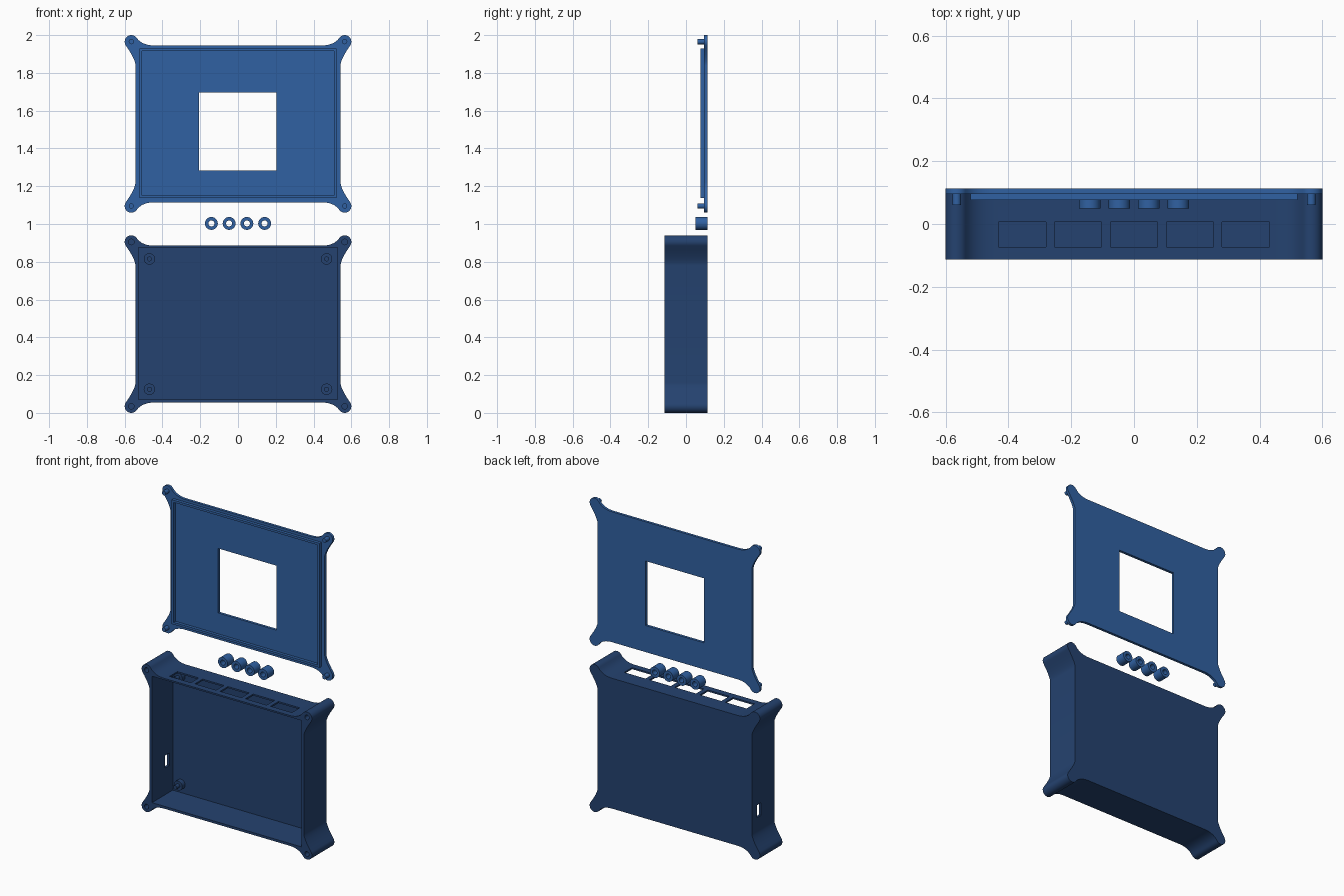
import bpy, bmesh
from math import cos, sin, radians, pi
from mathutils import Vector

if "Cube" in bpy.data.objects:
    bpy.data.objects.remove(bpy.data.objects["Cube"])

FRONT, BACK = -0.113, 0.113
LOBE_X, LOBE_Z, LOBE_R = 0.565, 0.435, 0.035
BOX_Z, LID_Z = 0.47, 1.53


def material(name, color):
    m = bpy.data.materials.new(name)
    m.diffuse_color = (*color, 1)
    m.use_nodes = True
    m.node_tree.nodes["Principled BSDF"].inputs["Base Color"].default_value = m.diffuse_color
    return m


DARK = material("dark_blue", (0.018, 0.055, 0.16))
LIGHT = material("light_blue", (0.03, 0.12, 0.36))


def prism(name, pts, y0, y1, mat=None):
    """Extrude an x-z outline from y0 to y1."""
    bm = bmesh.new()
    face = bm.faces.new([bm.verts.new((x, y0, z)) for x, z in pts])
    ext = bmesh.ops.extrude_face_region(bm, geom=[face])
    verts = [v for v in ext["geom"] if isinstance(v, bmesh.types.BMVert)]
    bmesh.ops.translate(bm, verts=verts, vec=(0, y1 - y0, 0))
    bmesh.ops.recalc_face_normals(bm, faces=bm.faces)
    me = bpy.data.meshes.new(name)
    bm.to_mesh(me)
    bm.free()
    ob = bpy.data.objects.new(name, me)
    bpy.context.collection.objects.link(ob)
    if mat:
        me.materials.append(mat)
    return ob


def rect(x0, x1, z0, z1):
    return [(x0, z0), (x1, z0), (x1, z1), (x0, z1)]


def circle(x, z, r, n=32):
    return [(x + r * cos(2 * pi * i / n), z + r * sin(2 * pi * i / n)) for i in range(n)]


def bezier(a, c, b, n=8):
    a, c, b = Vector(a), Vector(c), Vector(b)
    return [tuple(a * (1 - t) ** 2 + c * 2 * t * (1 - t) + b * t * t)
            for t in (i / n for i in range(n + 1))]


def activate(ob):
    bpy.ops.object.select_all(action='DESELECT')
    ob.select_set(True)
    bpy.context.view_layer.objects.active = ob


def boolean(ob, other, op='DIFFERENCE'):
    """Apply a boolean and discard the helper object."""
    mod = ob.modifiers.new("bool", 'BOOLEAN')
    mod.object, mod.operation, mod.solver = other, op, 'EXACT'
    activate(ob)
    bpy.ops.object.modifier_apply(modifier=mod.name)
    bpy.data.objects.remove(other)


def smooth(ob):
    activate(ob)
    bpy.ops.object.shade_smooth_by_angle(angle=radians(30))


def outline(zc):
    """Rounded-ear plate outline: one quarter, mirrored to four."""
    arc = [(LOBE_X + LOBE_R * cos(radians(a)), LOBE_Z + LOBE_R * sin(radians(a)))
           for a in range(-35, 146, 10)]
    q = bezier((0.543, 0.31), (0.543, 0.342), arc[0])[:-1] + arc
    q += bezier(arc[-1], (0.508, 0.415), (0.44, 0.415))[1:]
    top = q + [(-x, z) for x, z in reversed(q)]
    full = top + [(x, -z) for x, z in reversed(top)]
    return [(x, z + zc) for x, z in full]


CORNERS = [(sx, sz) for sx in (-1, 1) for sz in (-1, 1)]

# Open-fronted box with cavity
box = prism("box", outline(BOX_Z), FRONT, BACK, DARK)
boolean(box, prism("cut", rect(-0.527, 0.527, 0.07, 0.875), FRONT - 0.1, BACK - 0.017))
# Five openings in the top wall
for i in range(-2, 3):
    x = i * 0.178
    boolean(box, prism("cut", rect(x - 0.075, x + 0.075, 0.8, 1.0), -0.073, 0.006))
# Opening in the left wall
boolean(box, prism("cut", rect(-0.7, -0.5, 0.24, 0.32), 0.02, 0.063))
# Blind peg holes in the corner ears
for sx, sz in CORNERS:
    hole = circle(sx * LOBE_X, BOX_Z + sz * LOBE_Z, 0.015, 24)
    boolean(box, prism("cut", hole, FRONT - 0.05, FRONT + 0.045))
smooth(box)

# Mounting posts: wide base with a thin pin
for k, (sx, sz) in enumerate(CORNERS):
    x, z = sx * 0.469, BOX_Z + sz * 0.345
    smooth(prism(f"post_base_{k}", circle(x, z, 0.03), 0.066, 0.1, DARK))
    smooth(prism(f"post_pin_{k}", circle(x, z, 0.013, 24), 0.036, 0.067, DARK))

# Lid plate with a square window
lid = prism("lid", outline(LID_Z), 0.096, BACK, LIGHT)
boolean(lid, prism("cut", rect(-0.207, 0.205, 1.284, 1.695), 0, 0.2))
smooth(lid)

# Raised locating lip on the lid
lip = prism("lid_lip", rect(-0.521, 0.521, 1.137, 1.929), 0.077, 0.097, LIGHT)
boolean(lip, prism("cut", rect(-0.507, 0.507, 1.151, 1.915), 0, 0.2))

# Corner pegs on the lid
for k, (sx, sz) in enumerate(CORNERS):
    peg = circle(sx * LOBE_X, LID_Z + sz * LOBE_Z, 0.0135, 24)
    smooth(prism(f"lid_peg_{k}", peg, 0.06, 0.097, LIGHT))

# Four loose spacers
for k in range(4):
    x = (k - 1.5) * 0.094
    sp = prism(f"spacer_{k}", circle(x, 1.003, 0.034), 0.049, BACK, LIGHT)
    boolean(sp, prism("cut", circle(x, 1.003, 0.016), 0, 0.2))
    smooth(sp)
